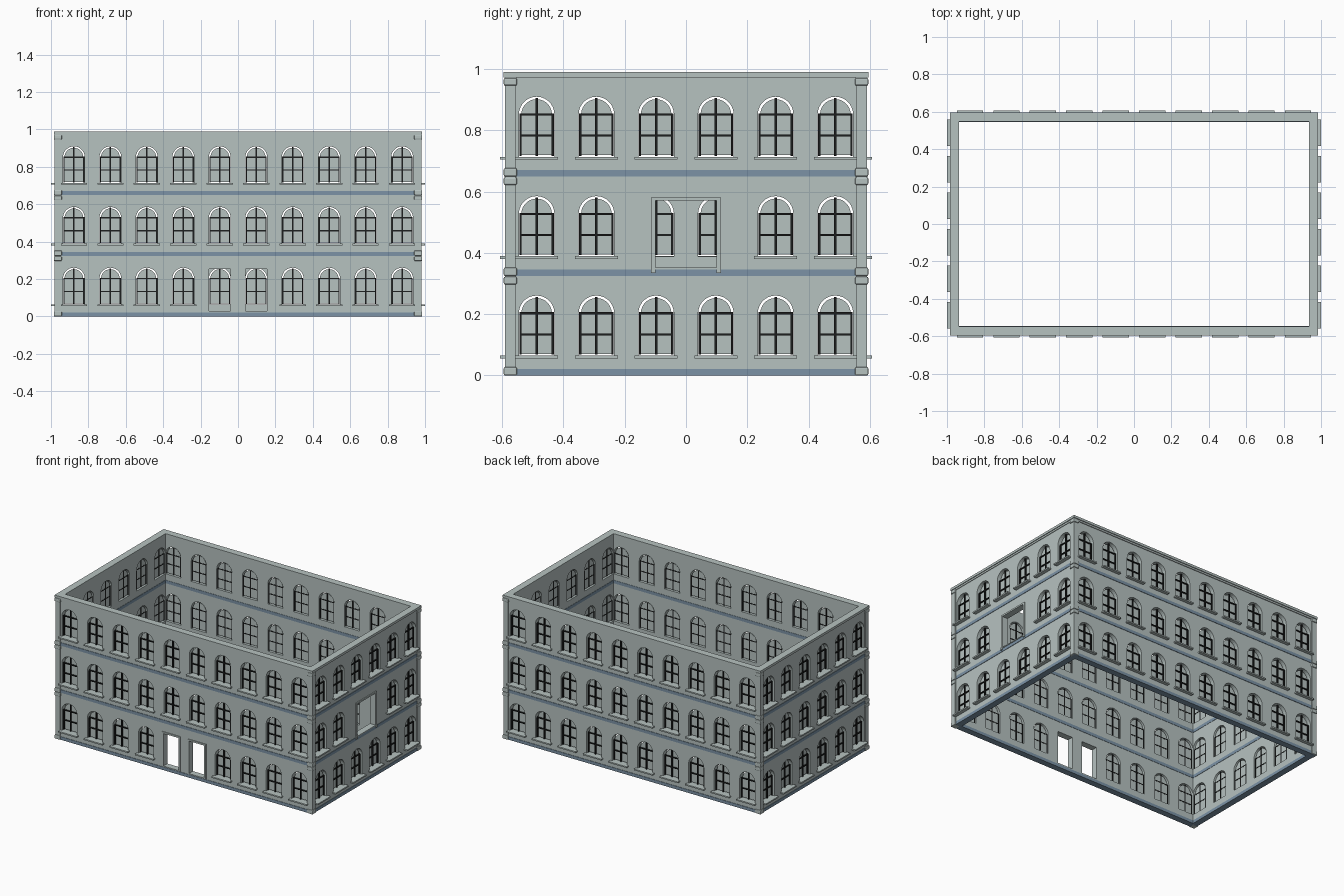
import bpy, bmesh, math
from mathutils import Matrix

if "Cube" in bpy.data.objects:
    bpy.data.objects.remove(bpy.data.objects["Cube"])

STOREY = 0.3245                       # storey height
PITCH = 0.195                         # window spacing
T = 0.038                             # wall thickness
X, Y = 0.975, 0.585                   # outer wall planes


def material(name, rgb):
    m = bpy.data.materials.new(name)
    m.diffuse_color = (*rgb, 1)
    m.use_nodes = True
    m.node_tree.nodes["Principled BSDF"].inputs["Base Color"].default_value = m.diffuse_color
    return m


STONE = material("grey stone", (0.47, 0.54, 0.53))
BLUE = material("slate blue band", (0.20, 0.29, 0.38))
BLACK = material("black glazing bar", (0.012, 0.013, 0.013))


def rect(u0, u1, z0, z1):
    return [(u0, z0), (u1, z0), (u1, z1), (u0, z1)]


def arch(u, w, z0, spring, n=14):
    arc = [(u + w * math.cos(math.pi * i / n), spring + w * math.sin(math.pi * i / n))
           for i in range(n + 1)]
    return [(u - w, z0), (u + w, z0)] + arc


def plate(name, outlines, d_out, thick, turn, mat):
    """Upright plate from outlines (inner outlines become holes), facing outward at d_out."""
    cu = bpy.data.curves.new(name, 'CURVE')
    cu.dimensions, cu.fill_mode, cu.extrude = '2D', 'BOTH', thick / 2
    for pts in outlines:
        s = cu.splines.new('POLY')
        s.points.add(len(pts) - 1)
        for p, (u, z) in zip(s.points, pts):
            p.co = (u, z, 0, 1)
        s.use_cyclic_u = True
    tmp = bpy.data.objects.new(name + "_curve", cu)
    bpy.context.collection.objects.link(tmp)
    dg = bpy.context.evaluated_depsgraph_get()
    me = bpy.data.meshes.new_from_object(tmp.evaluated_get(dg))
    bpy.data.objects.remove(tmp)
    me.transform(turn @ Matrix.Translation((0, -(d_out - thick / 2), 0))
                 @ Matrix.Rotation(math.pi / 2, 4, 'X'))
    me.materials.clear()
    me.materials.append(mat)
    for p in me.polygons:
        p.material_index = 0
        p.use_smooth = False
    ob = bpy.data.objects.new(name, me)
    bpy.context.collection.objects.link(ob)


def boxes(name, items, mat, turn=Matrix(), bevel=0):
    """One object of boxes given as (x0, x1, y0, y1, z0, z1)."""
    bm = bmesh.new()
    for x0, x1, y0, y1, z0, z1 in items:
        m = (Matrix.Translation(((x0 + x1) / 2, (y0 + y1) / 2, (z0 + z1) / 2))
             @ Matrix.Diagonal((abs(x1 - x0), abs(y1 - y0), abs(z1 - z0), 1)))
        bmesh.ops.create_cube(bm, size=1, matrix=turn @ m)
    me = bpy.data.meshes.new(name)
    bm.to_mesh(me)
    bm.free()
    me.materials.append(mat)
    ob = bpy.data.objects.new(name, me)
    bpy.context.collection.objects.link(ob)
    if bevel:
        b = ob.modifiers.new("bevel", 'BEVEL')
        b.width, b.segments = bevel, 2


def ring(xo, yo, xi, yi, z0, z1):
    """Four boxes making a rectangular frame around the building."""
    return [(-xo, xo, s * yi, s * yo, z0, z1) for s in (-1, 1)] + \
           [(s * xi, s * xo, -yi, yi, z0, z1) for s in (-1, 1)]


def facade(side, angle, half, d, count, sill_out, doors, skipped):
    """doors: (u, half width, bottom, top); skipped: (storey, column) without window."""
    turn = Matrix.Rotation(angle, 4, 'Z')
    holes, panes, bars, sills = [], [], [], []
    for s in range(3):
        z = s * STOREY
        for c in range(count):
            if (s, c) in skipped:
                continue
            u = (c - (count - 1) / 2) * PITCH
            holes.append(arch(u, 0.058, z + 0.064, z + 0.203))
            panes.append(arch(u, 0.050, z + 0.070, z + 0.203))
            y0, y1 = -d + 0.012, -d + 0.032
            bars.append((u - .004, u + .004, y0, y1, z + .068, z + .257))
            for zb in (0.134, 0.203):
                bars.append((u - .056, u + .056, y0 + .001, y1 - .001, z + zb - .0035, z + zb + .0035))
            for e in (-1, 1):
                bars.append((u + e * .049, u + e * .056, y0, y1, z + .068, z + .203))
            sills.append((u - .07, u + .07, -sill_out, -d + 0.005, z + .056, z + .065))
    for u, w, z0, z1 in doors:
        holes.append(rect(u - w, u + w, z0, z1))
        plate(side + "_door_frame", [rect(u - w - .012, u + w + .012, z0 - .006, z1 + .011),
                                     rect(u - w, u + w, z0, z1)], d + 0.006, 0.02, turn, STONE)
    plate(side + "_wall", [rect(-half, half, 0.02, 3 * STOREY)] + holes, d, T, turn, STONE)
    plate(side + "_window_panes", panes, d - 0.02, 0.01, turn, STONE)
    boxes(side + "_glazing_bars", bars, BLACK, turn)
    boxes(side + "_window_sills", sills, STONE, turn)


# Four facades: front has two doors, right has a wide middle-storey opening
facade("front", 0, X, Y, 10, 0.607,
       [(e * 0.0975, 0.058, 0.03, 0.254) for e in (-1, 1)], {(0, 4), (0, 5)})
facade("back", math.pi, X, Y, 10, 0.607, [], set())
facade("right", math.pi / 2, Y - T, X, 6, 1.0,
       [(0, 0.1, 0.352, 0.572)], {(1, 2), (1, 3)})
facade("left", -math.pi / 2, Y - T, X, 6, 1.0, [], set())

# Small feet under the frame of the wide opening
boxes("door_frame_feet", [(X - .01, X + .01, e * .107 - .007, e * .107 + .007, .335, .352)
                          for e in (-1, 1)], STONE)

# Blue floor bands running around at each storey
bands = []
for s in range(3):
    bands += ring(X + .003, Y + .003, X - T - .002, Y - T - .002, s * STOREY, s * STOREY + 0.021)
boxes("floor_bands", bands, BLUE)

# Corner posts with bases and capitals on every storey
posts, blocks = [], []
for sx in (-1, 1):
    for sy in (-1, 1):
        posts.append((sx * .945, sx * .98, sy * .555, sy * .59, 0, 3 * STOREY))
        for s in range(3):
            z = s * STOREY
            for z0, z1 in ((z, z + .028), (z + .297, z + STOREY - .002)):
                blocks.append((sx * .942, sx * .985, sy * .552, sy * .595, z0, z1))
boxes("corner_posts", posts, STONE)
boxes("post_bases_and_capitals", blocks, STONE, bevel=0.005)

# Cornice around the top
boxes("cornice", ring(.984, .595, .936, .547, 3 * STOREY, 0.99), STONE)
boxes("cornice_moulding", ring(.979, .59, .95, .56, 0.962, 3 * STOREY), STONE)
